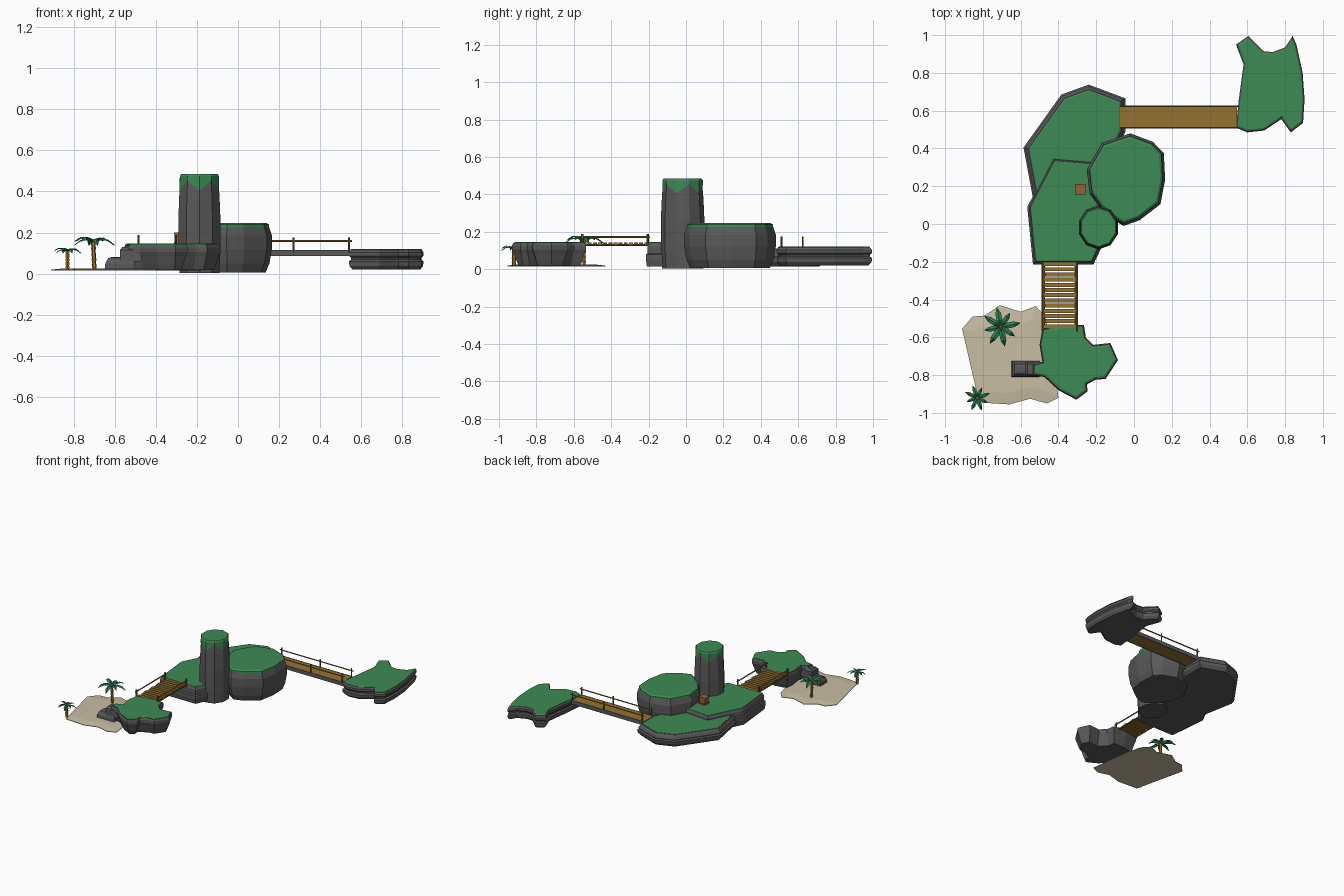
import bpy, bmesh, math
from mathutils import Vector, Matrix

if "Cube" in bpy.data.objects:
    bpy.data.objects.remove(bpy.data.objects["Cube"])


def mat(name, col):
    m = bpy.data.materials.new(name)
    m.diffuse_color = (*col, 1)
    m.use_nodes = True
    m.node_tree.nodes["Principled BSDF"].inputs["Base Color"].default_value = m.diffuse_color
    return m


ROCK = mat("rock", (0.1, 0.1, 0.1))
GRASS = mat("grass", (0.048, 0.254, 0.091))
LEAF = mat("leaf", (0.03, 0.22, 0.09))
WOOD = mat("wood", (0.3, 0.17, 0.032))
DARKWOOD = mat("dark_wood", (0.16, 0.1, 0.025))
TRUNK = mat("trunk", (0.42, 0.2, 0.03))
SAND = mat("sand", (0.58, 0.51, 0.37))
CRATE = mat("crate", (0.3, 0.12, 0.04))


def finish(name, bm, *mats):
    bmesh.ops.recalc_face_normals(bm, faces=bm.faces)
    me = bpy.data.meshes.new(name)
    bm.to_mesh(me)
    bm.free()
    for m in mats:
        me.materials.append(m)
    ob = bpy.data.objects.new(name, me)
    bpy.context.collection.objects.link(ob)
    return ob


def offset(pts, d):
    """Grow (d > 0) or shrink (d < 0) an outline along its mitred normals."""
    n = len(pts)
    area = sum(pts[i - 1][0] * pts[i][1] - pts[i][0] * pts[i - 1][1] for i in range(n))
    s = 1 if area > 0 else -1
    out = []
    for i in range(n):
        p = Vector(pts[i])
        a = (p - Vector(pts[i - 1])).normalized()
        b = (Vector(pts[(i + 1) % n]) - p).normalized()
        n1, n2 = Vector((a.y, -a.x)) * s, Vector((b.y, -b.x)) * s
        out.append(p + (n1 + n2) / max(0.6, 1 + n1.dot(n2)) * d)
    return out


def loft(name, rings, m):
    bm = bmesh.new()
    vs = [[bm.verts.new(p) for p in r] for r in rings]
    n = len(vs[0])
    for lo, hi in zip(vs, vs[1:]):
        for i in range(n):
            j = (i + 1) % n
            bm.faces.new((lo[i], lo[j], hi[j], hi[i]))
    bm.faces.new(vs[0][::-1])
    bm.faces.new(vs[-1])
    return finish(name, bm, m)


def layers(name, pts, profile, m):
    """Stack offset copies of an outline; profile holds (z, offset)."""
    return loft(name, [[(p.x, p.y, z) for p in offset(pts, d)] for z, d in profile], m)


def island(name, pts, base, top, rim, strata):
    """Rock with layered sides and a thin grass cap."""
    h = top - base
    layers(name + "_rock", pts, [(base + h * t, d) for t, d in strata], ROCK)
    layers(name + "_grass", pts, [(top - 0.012, -rim), (top + 0.003, -rim), (top + 0.006, -rim - 0.006)], GRASS)


def box(name, c, size, m):
    bm = bmesh.new()
    bmesh.ops.create_cube(bm, size=1, matrix=Matrix.Translation(c) @ Matrix.Diagonal((*size, 1)))
    return finish(name, bm, m)


def rod(name, a, b, r, m, r2=None, sides=6):
    a, b = Vector(a), Vector(b)
    q = (b - a).to_track_quat('Z', 'Y').to_matrix().to_4x4()
    bm = bmesh.new()
    bmesh.ops.create_cone(bm, cap_ends=True, segments=sides, radius1=r, radius2=r2 or r,
                          depth=(b - a).length, matrix=Matrix.Translation((a + b) / 2) @ q)
    return finish(name, bm, m)


# rock islands and plateaus
LEDGES = [(0, -0.016), (0.18, -0.002), (0.42, 0), (0.5, -0.01), (0.6, -0.009), (0.7, 0), (0.88, 0), (1, -0.008)]
right = [(.54, .95), (.605, .995), (.685, .915), (.735, .91), (.80, .935), (.84, .995), (.86, .95),
         (.893, .80), (.903, .66), (.895, .535), (.83, .485), (.78, .555), (.69, .495), (.60, .485),
         (.54, .51), (.555, .66), (.58, .845)]
island("right_island", right, 0.02, 0.115, 0.008, LEDGES)

small = [(-.485, -.555), (-.375, -.535), (-.265, -.535), (-.255, -.60), (-.215, -.64), (-.125, -.63),
         (-.085, -.72), (-.15, -.82), (-.205, -.825), (-.25, -.85), (-.245, -.885), (-.305, -.93),
         (-.40, -.88), (-.475, -.81), (-.535, -.80), (-.535, -.745), (-.485, -.73), (-.50, -.64)]
island("small_island", small, 0.018, 0.14, 0.01,
       [(0, -0.03), (0.22, -0.02), (0.55, -0.008), (0.72, 0), (0.9, 0), (1, -0.006)])

back = [(-.585, .405), (-.385, .685), (-.24, .738), (-.045, .665), (-.045, .49), (-.12, .34),
        (-.17, .12), (-.40, -.03), (-.53, .11)]
island("back_plateau", back, 0.015, 0.105, 0.028,
       [(0, -0.022), (0.25, -0.004), (0.5, 0), (0.58, -0.01), (0.68, -0.008), (0.8, -0.012), (1, -0.024)])

mid = [(-.43, .352), (-.17, .33), (-.17, -.12), (-.215, -.215), (-.535, -.215), (-.565, .09)]
island("middle_plateau", mid, 0.015, 0.14, 0.017,
       [(0, -0.006), (0.3, 0), (0.5, 0), (0.56, -0.008), (0.85, -0.008), (1, -0.016)])

# big round boulder
big = [(-.25, .29), (-.17, .43), (-.02, .48), (.10, .435), (.158, .375), (.165, .235), (.14, .105),
       (.03, .02), (-.055, -.01), (-.155, .05), (-.235, .16)]
layers("boulder_rock", big, [(.005, -.03), (.05, -.012), (.12, 0), (.185, 0), (.225, -.013)], ROCK)
layers("boulder_grass", big, [(.21, -.012), (.238, -.014), (.246, -.026)], GRASS)


# tall tower with a ragged grass cap
def ring(r, z, drop=0, n=10):
    return [(-.188 + r * math.cos(2 * math.pi * (i + .5) / n),
             -.018 + 1.08 * r * math.sin(2 * math.pi * (i + .5) / n), z - drop * (i % 2)) for i in range(n)]


loft("tower_rock", [ring(.102, .003), ring(.107, .1), ring(.108, .26), ring(.103, .38), ring(.096, .465)], ROCK)
loft("tower_grass", [ring(.101, .455, .05), ring(.1, .475), ring(.094, .484)], GRASS)

# beach and stone steps
beach = [(-.91, -.555), (-.855, -.49), (-.79, -.485), (-.71, -.43), (-.60, -.465), (-.52, -.435),
         (-.47, -.49), (-.44, -.62), (-.40, -.92), (-.46, -.95), (-.55, -.925), (-.66, -.955), (-.82, -.945)]
layers("beach", beach, [(.015, 0), (.019, 0), (.022, -.025), (.026, -.06)], SAND)
step = [(-.648, -.725), (-.648, -.81), (-.50, -.81), (-.50, -.725)]
layers("lower_step", step, [(.015, 0), (.05, -.002), (.075, -.016), (.08, -.03)], ROCK)
upper = [(-.575, -.73), (-.575, -.805), (-.47, -.805), (-.47, -.73)]
layers("upper_step", upper, [(.06, 0), (.115, 0), (.13, -.012)], ROCK)

# slatted bridge
for i in range(13):
    w = .172 - .008 * (i % 3)
    box("slat", (-.393, -.212 - i * .0275, .137), (w, .021, .009), WOOD).name = f"slat_{i + 1}"
for x in (-.485, -.302):
    rod("slat_bridge_rail", (x, -.195, .172), (x, -.57, .172), .005, WOOD)
    rod("slat_bridge_beam", (x * .9 - .04, -.2, .13), (x * .9 - .04, -.56, .13), .005, DARKWOOD)
    for y in (-.205, -.555):
        rod("slat_bridge_post", (x, y, .125), (x, y, .187), .006, DARKWOOD)

# long plank bridge with stone edges
box("long_bridge_deck", (.235, .567, .1), (.62, .116, .028), WOOD)
for y in (.51, .624):
    box("long_bridge_edge", (.235, y, .1), (.62, .007, .03), ROCK)
    rod("long_bridge_rail", (-.075, y, .158), (.555, y, .158), .005, WOOD)
    for x in (-.06, .27, .54):
        rod("long_bridge_post", (x, y, .1), (x, y, .175), .005, DARKWOOD)

# crate
box("crate", (-.285, .185, .17), (.046, .046, .052), CRATE)
for z in (.149, .195):
    box("crate_band", (-.285, .185, z), (.055, .055, .01), CRATE)


# palm trees
def palm(name, x, y, h, reach, lean, turn):
    base = Vector((x - lean, y, .02))
    crown = Vector((x, y, h))
    for k in range(5):
        a, b = base.lerp(crown, k / 5), base.lerp(crown, (k + 1) / 5)
        rod(f"{name}_trunk_{k + 1}", a, b, .009, TRUNK, .012)
    bm = bmesh.new()
    for i in range(8):
        rot = Matrix.Rotation(turn + i * math.pi / 4, 3, 'Z')
        r = reach * (1 - .15 * (i % 3 == 1))
        tilt = .18 * (i % 2)
        rows = []
        for t, w, z in ((.03, .03, 0), (.35, .15, .14), (.7, .14, .1), (1, .01, -.12)):
            z += tilt * t
            rows.append([bm.verts.new(crown + rot @ Vector((t, s * w, z - .06 * abs(s))) * r) for s in (-1, 0, 1)])
        for a, b in zip(rows, rows[1:]):
            for k in (0, 1):
                bm.faces.new((a[k], b[k], b[k + 1], a[k + 1]))
    finish(name + "_leaves", bm, LEAF)


palm("tall_palm", -.705, -.545, .155, .105, -.006, .2)
palm("short_palm", -.83, -.92, .11, .07, .0, .35)
